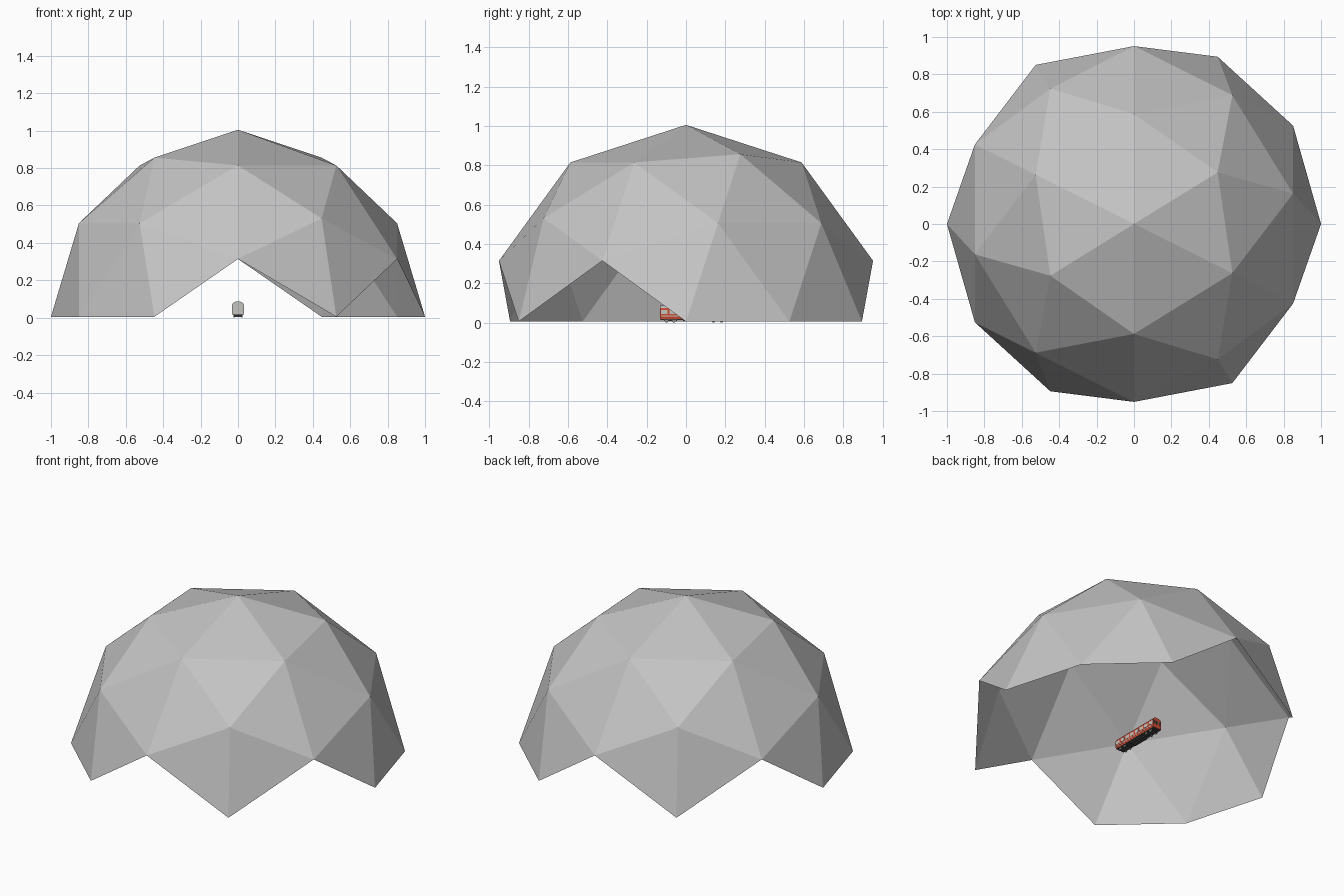
import bpy, bmesh, math
from mathutils import Matrix, Vector

if "Cube" in bpy.data.objects:
    bpy.data.objects.remove(bpy.data.objects["Cube"])


def material(name, rgb):
    m = bpy.data.materials.new(name)
    m.diffuse_color = (*rgb, 1)
    m.use_nodes = True
    m.node_tree.nodes["Principled BSDF"].inputs["Base Color"].default_value = m.diffuse_color
    return m


GREY = material("dome grey", (0.55, 0.55, 0.55))
RED = material("coach red", (0.62, 0.07, 0.03))
PALE = material("pale grey", (0.55, 0.55, 0.53))
DARK = material("dark grey", (0.06, 0.06, 0.065))
STEEL = material("wheel steel", (0.25, 0.25, 0.25))


def finish(name, bm, *mats):
    me = bpy.data.meshes.new(name)
    bm.to_mesh(me)
    bm.free()
    for m in mats:
        me.materials.append(m)
    ob = bpy.data.objects.new(name, me)
    bpy.context.collection.objects.link(ob)
    return ob


def add_box(bm, centre, size):
    mat = Matrix.Translation(centre) @ Matrix.Diagonal((*size, 1))
    bmesh.ops.create_cube(bm, size=1, matrix=mat)


# Dome: icosphere turned onto an edge, every face reaching below the equator removed
bm = bmesh.new()
bmesh.ops.create_icosphere(bm, subdivisions=2, radius=1)
for v in bm.verts:
    v.co = Vector((v.co.z, v.co.x, v.co.y))
low = [f for f in bm.faces if min(v.co.z for v in f.verts) < -0.01]
bmesh.ops.delete(bm, geom=low, context='FACES')
bmesh.ops.translate(bm, verts=bm.verts, vec=(0, 0, 0.005))
finish("dome", bm, GREY)

# Coach dimensions
Y0, Y1, W, MID = -0.133, 0.215, 0.032, 0.041
LENGTH = Y1 - Y0

# Coach body: rounded-roof section extruded along y
half = [(W * 0.94, 0.018), (W, 0.03), (W, 0.062), (W * 0.94, 0.074),
        (W * 0.72, 0.082), (W * 0.35, 0.0865)]
section = half + [(-x, z) for x, z in reversed(half)]
bm = bmesh.new()
face = bm.faces.new([bm.verts.new((x, Y0, z)) for x, z in section])
ext = bmesh.ops.extrude_face_region(bm, geom=[face])
bmesh.ops.translate(bm, vec=(0, LENGTH, 0),
                    verts=[g for g in ext["geom"] if isinstance(g, bmesh.types.BMVert)])
bmesh.ops.recalc_face_normals(bm, faces=bm.faces)
for f in bm.faces:   # roof and front end pale, sides and back end red
    if f.normal.z > 0.55 or f.normal.y < -0.9:
        f.material_index = 1
finish("coach_body", bm, RED, PALE)

# Side windows and lower pale stripe, mirrored left and right
bm = bmesh.new()
COUNT = 8
pitch = LENGTH / COUNT
for s in (-1, 1):
    for i in range(COUNT):
        add_box(bm, (s * W, Y0 + pitch * (i + 0.5), 0.053), (0.002, pitch * 0.74, 0.021))
    add_box(bm, (s * W, MID, 0.0325), (0.002, LENGTH * 0.97, 0.005))
finish("side_windows", bm, PALE)

# Back end windows and gangway door
bm = bmesh.new()
for x in (-0.02, 0, 0.02):
    add_box(bm, (x, Y1, 0.055), (0.014, 0.002, 0.022))
finish("end_windows", bm, DARK)

# Underframe, equipment boxes and bogie frames
bm = bmesh.new()
add_box(bm, (0, MID, 0.0165), (0.058, LENGTH * 0.98, 0.006))
add_box(bm, (0, MID, 0.011), (0.048, 0.11, 0.012))
for y in (-0.08, 0.16):
    add_box(bm, (0, y, 0.012), (0.046, 0.066, 0.008))
finish("underframe", bm, DARK)

# Wheels
bm = bmesh.new()
for y in (-0.10, -0.06, 0.14, 0.18):
    for x in (-0.021, 0.021):
        mat = Matrix.Translation((x, y, 0.01)) @ Matrix.Rotation(math.pi / 2, 4, 'Y')
        bmesh.ops.create_cone(bm, cap_ends=True, segments=12, radius1=0.01,
                              radius2=0.01, depth=0.006, matrix=mat)
finish("wheels", bm, STEEL)
